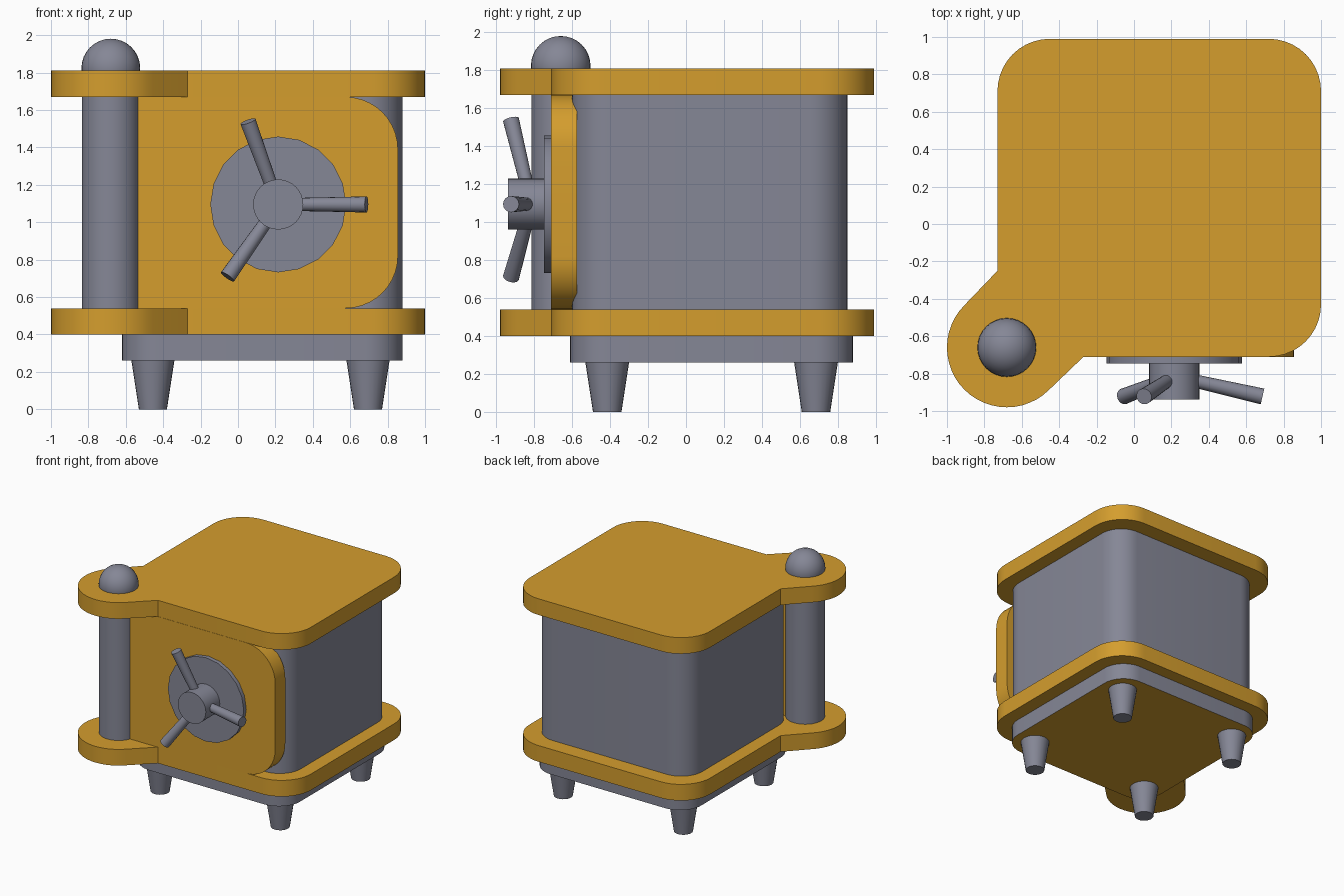
import bpy, bmesh, math
from mathutils import Vector

if "Cube" in bpy.data.objects:
    bpy.data.objects.remove(bpy.data.objects["Cube"])


def material(name, color):
    m = bpy.data.materials.new(name)
    m.diffuse_color = (*color, 1)
    m.use_nodes = True
    m.node_tree.nodes["Principled BSDF"].inputs["Base Color"].default_value = m.diffuse_color
    return m


GOLD = material("gold", (0.66, 0.34, 0.027))
GREY = material("steel grey", (0.235, 0.242, 0.305))


def finish(name, bm, mats, angle=35):
    bmesh.ops.recalc_face_normals(bm, faces=bm.faces)
    me = bpy.data.meshes.new(name)
    bm.to_mesh(me)
    bm.free()
    for m in mats:
        me.materials.append(m)
    ob = bpy.data.objects.new(name, me)
    bpy.context.collection.objects.link(ob)
    bpy.ops.object.select_all(action='DESELECT')
    ob.select_set(True)
    bpy.context.view_layer.objects.active = ob
    bpy.ops.object.shade_smooth_by_angle(angle=math.radians(angle))
    return ob


def arc(cx, cy, r, a0, a1, n=10):
    return [(cx + r * math.cos(math.radians(a0 + (a1 - a0) * i / n)),
             cy + r * math.sin(math.radians(a0 + (a1 - a0) * i / n))) for i in range(n + 1)]


def rounded_rect(x0, x1, y0, y1, r):
    return (arc(x1 - r, y0 + r, r, -90, 0) + arc(x1 - r, y1 - r, r, 0, 90)
            + arc(x0 + r, y1 - r, r, 90, 180) + arc(x0 + r, y0 + r, r, 180, 270))


def prism(name, outline, lo, hi, mats, axis='z'):
    """Extrude a 2D outline along z (xy outline) or along y (xz outline)."""
    bm = bmesh.new()
    put = (lambda p: (p[0], p[1], lo)) if axis == 'z' else (lambda p: (p[0], lo, p[1]))
    face = bm.faces.new([bm.verts.new(put(p)) for p in outline])
    ext = bmesh.ops.extrude_face_region(bm, geom=[face])
    move = Vector((0, 0, hi - lo)) if axis == 'z' else Vector((0, hi - lo, 0))
    bmesh.ops.translate(bm, vec=move, verts=[v for v in ext['geom'] if isinstance(v, bmesh.types.BMVert)])
    return finish(name, bm, mats)


def rod(name, a, b, ra, rb, segs=24, mat=GREY):
    """Tapered cylinder from point a to point b."""
    a, b = Vector(a), Vector(b)
    bm = bmesh.new()
    bmesh.ops.create_cone(bm, cap_ends=True, segments=segs, radius1=ra, radius2=rb, depth=(b - a).length)
    ob = finish(name, bm, [mat])
    ob.location = (a + b) / 2
    ob.rotation_euler = (b - a).to_track_quat('Z', 'Y').to_euler()
    return ob


# Top and bottom plates with a round hinge lobe
HX, HY = -0.68, -0.66
plate = (arc(0.72, -0.43, 0.28, -90, 0) + arc(0.72, 0.71, 0.28, 0, 90)
         + arc(-0.45, 0.71, 0.28, 90, 180) + [(-0.73, -0.25)]
         + arc(HX, HY, 0.32, 135, 315, 24) + [(-0.27, -0.71)])
prism("bottom_plate", plate, 0.40, 0.54, [GOLD])
prism("top_plate", plate, 1.67, 1.81, [GOLD])

# Safe body
prism("safe_body", rounded_rect(-0.61, 0.88, -0.60, 0.85, 0.2), 0.54, 1.67, [GREY])

# Plinth, with a gold underside
base = prism("plinth", rounded_rect(-0.62, 0.88, -0.61, 0.88, 0.2), 0.26, 0.40, [GREY, GOLD])
for p in base.data.polygons:
    if p.normal.z < -0.9:
        p.material_index = 1

# Tapered feet
for i, x in enumerate((-0.455, 0.695)):
    for j, y in enumerate((-0.415, 0.685)):
        rod(f"foot_{i}{j}", (x, y, 0), (x, y, 0.26), 0.075, 0.115)

# Hinge post and its domed cap
rod("hinge_post", (HX, HY, 0.54), (HX, HY, 1.82), 0.155, 0.155, 32)
bm = bmesh.new()
bmesh.ops.create_uvsphere(bm, u_segments=32, v_segments=16, radius=0.157)
finish("hinge_dome", bm, [GREY]).location = (HX, HY, 1.824)

# Door, rounded on the opening side
door = ([(-0.66, 0.54)] + arc(0.575, 0.82, 0.28, -90, 0)
        + arc(0.575, 1.39, 0.28, 0, 90) + [(-0.66, 1.67)])
prism("door", door, -0.712, -0.575, [GOLD], 'y')

# Dial, hub and three spokes
DX, DZ = 0.215, 1.095
rod("dial", (DX, -0.70, DZ), (DX, -0.747, DZ), 0.363, 0.363, 20)
rod("hub", (DX, -0.72, DZ), (DX, -0.938, DZ), 0.134, 0.134, 32)
for k, deg in enumerate((0, 110, 235)):
    c, s = math.cos(math.radians(deg)), math.sin(math.radians(deg))
    rod(f"handle_spoke_{k}", (DX + 0.06 * c, -0.828, DZ + 0.06 * s),
        (DX + 0.472 * c, -0.922, DZ + 0.472 * s), 0.034, 0.043, 16)
